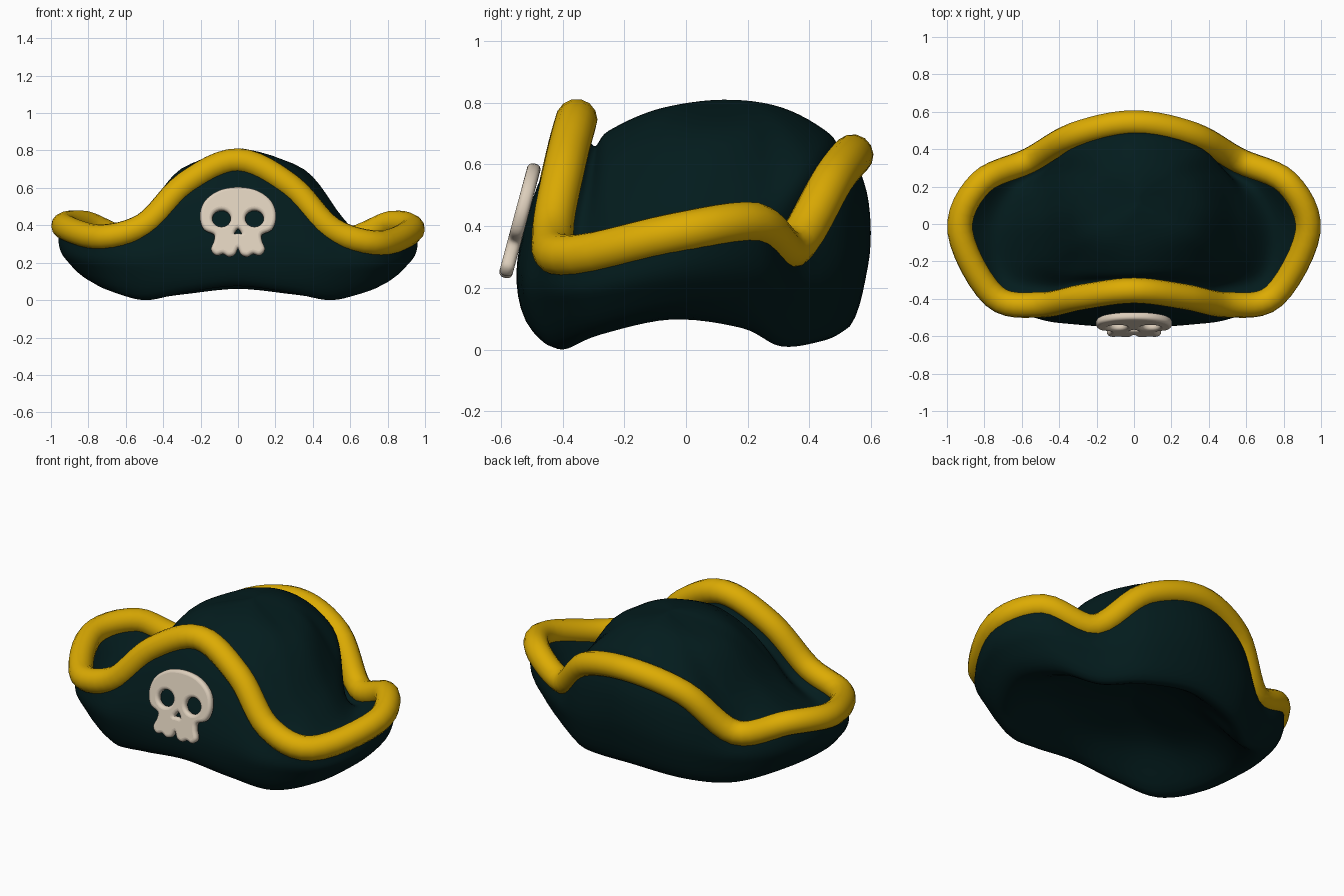
import bpy, bmesh, math
from mathutils import Vector

if "Cube" in bpy.data.objects:
    bpy.data.objects.remove(bpy.data.objects["Cube"])


def material(name, col):
    m = bpy.data.materials.new(name)
    m.diffuse_color = (*col, 1)
    m.use_nodes = True
    m.node_tree.nodes["Principled BSDF"].inputs["Base Color"].default_value = m.diffuse_color
    return m


TEAL = material("dark teal felt", (0.001, 0.0115, 0.0125))
GOLD = material("gold trim", (0.72, 0.41, 0.001))
BONE = material("bone", (0.72, 0.62, 0.50))


def cr(a, b, c, d, t):
    """Smooth interpolation between b and c."""
    return 0.5 * (2 * b + (c - a) * t + (2 * a - 5 * b + 4 * c - d) * t * t
                  + (3 * b - a - 3 * c + d) * t ** 3)


def closed(pts, sub):
    n = len(pts)
    return [cr(pts[i - 1], pts[i], pts[(i + 1) % n], pts[(i + 2) % n], k / sub)
            for i in range(n) for k in range(sub)]


def mirrored(half):
    """Half outline, front centre to back centre, completed by mirroring in x."""
    h = [Vector(p) for p in half]
    return h + [Vector((-p.x, *p[1:])) for p in h[-2:0:-1]]


def lean(p):
    """The front left side sits a little higher than the front right."""
    amount = min(1, max(0, p.z / 0.3)) * min(1, max(0, 0.4 - 2 * p.y))
    return Vector((0, 0, -0.022 * p.x * amount))


def ring(half, shift=0.0):
    return [p + lean(p) + Vector((shift, 0, 0)) for p in closed(mirrored(half), 6)]


def add_object(name, me, mat):
    me.materials.clear()
    me.materials.append(mat)
    for p in me.polygons:
        p.use_smooth = True
    ob = bpy.data.objects.new(name, me)
    bpy.context.collection.objects.link(ob)
    return ob


def curve_mesh(name, loops, mat, dims, **settings):
    cu = bpy.data.curves.new(name, 'CURVE')
    cu.dimensions = dims
    for k, v in settings.items():
        setattr(cu, k, v)
    for lp in loops:
        sp = cu.splines.new('POLY')
        sp.points.add(len(lp) - 1)
        for q, p in zip(sp.points, lp):
            q.co = (p[0], p[1], p[2] if len(p) > 2 else 0, 1)
        sp.use_cyclic_u = True
    tmp = bpy.data.objects.new("tmp", cu)
    bpy.context.collection.objects.link(tmp)
    dg = bpy.context.evaluated_depsgraph_get()
    me = bpy.data.meshes.new_from_object(tmp.evaluated_get(dg))
    bpy.data.objects.remove(tmp)
    return add_object(name, me, mat)


# control rings, from the head opening out over the brim and up the crown
bottom = [(0, -.49, .075), (.28, -.47, .04), (.5, -.40, .0), (.68, -.28, .05), (.76, -.05, .10),
          (.68, .18, .07), (.5, .31, .01), (.3, .45, .03), (0, .51, .06)]
bulge = [(0, -.55, .25), (.28, -.54, .23), (.52, -.50, .17), (.79, -.36, .17), (.92, -.05, .21),
         (.82, .23, .21), (.56, .375, .16), (.32, .53, .22), (0, .59, .27)]
upper = [(0, -.482, .53), (.28, -.48, .46), (.51, -.485, .30), (.78, -.395, .25), (.96, -.05, .31),
         (.85, .24, .33), (.565, .375, .26), (.32, .525, .42), (0, .592, .48)]
rim = [(0, -.355, .745), (.28, -.39, .615), (.5, -.432, .39), (.75, -.385, .32), (.93, -.04, .385),
       (.82, .22, .41), (.56, .34, .33), (.32, .475, .55), (0, .54, .63)]
valley = [(0, -.30, .66), (.27, -.32, .53), (.46, -.34, .34), (.68, -.27, .26), (.74, -.03, .28),
          (.66, .17, .30), (.5, .28, .30), (.31, .44, .54), (0, .51, .62)]
crown_low = [(0, -.25, .71), (.25, -.25, .63), (.43, -.23, .48), (.52, -.14, .43), (.54, .0, .44),
             (.52, .12, .44), (.46, .26, .46), (.30, .40, .62), (0, .465, .70)]
crown_high = [(0, -.09, .78), (.14, -.09, .765), (.25, -.07, .73), (.31, 0, .705), (.33, .08, .70),
              (.31, .17, .705), (.25, .24, .725), (.14, .29, .765), (0, .31, .785)]
inner = [(x * .6, y * .6, .19) for x, y, z in bottom]

N = 96
rows = [[Vector((0, 0, .26))] * N, ring(inner), ring(bottom), ring(bulge), ring(upper), ring(rim),
        ring(valley), ring(crown_low, .025), ring(crown_high, .025), [Vector((.025, .12, .81))] * N]

# hat body: smooth skin through the control rings
bm = bmesh.new()
SUB = 6
last = len(rows) - 1
skin = []
for r in range(last):
    for k in range(SUB):
        skin.append([])
        for i in range(N):
            # beyond the crown top, continue on the opposite side so it stays rounded
            after = rows[r + 2][i] if r + 2 <= last else rows[r][(48 - i) % N]
            before = rows[r - 1][i] if r else rows[1][(48 - i) % N]
            p = cr(before, rows[r][i], rows[r + 1][i], after, k / SUB)
            skin[-1].append(bm.verts.new((p.x, p.y, max(p.z, 0))))
skin.append([bm.verts.new(p) for p in rows[last]])
for a, b in zip(skin, skin[1:]):
    for i in range(N):
        j = (i + 1) % N
        bm.faces.new((a[i], a[j], b[j], b[i]))
bmesh.ops.remove_doubles(bm, verts=bm.verts, dist=1e-5)
bmesh.ops.recalc_face_normals(bm, faces=bm.faces)
me = bpy.data.meshes.new("hat_body")
bm.to_mesh(me)
bm.free()
add_object("hat_body", me, TEAL)

# gold piping along the rim
curve_mesh("rim_trim", [rows[5]], GOLD, '3D', bevel_depth=0.068, bevel_resolution=5)

# skull badge: rounded plate with eye and nose holes
outline = [(0, .605), (.1, .587), (.175, .53), (.2, .45), (.18, .38), (.125, .35), (.125, .31),
           (.14, .265), (.115, .237), (.08, .245), (.05, .230), (.02, .24), (0, .275)]
loops = [closed(mirrored(outline), 5)]
for s in (-1, 1):
    loops.append([(s * .088 + .053 * math.cos(a), .435 + .050 * math.sin(a))
                  for a in (i * math.tau / 24 for i in range(24))])
loops.append(closed(mirrored([(0, .385), (.025, .35), (0, .348)]), 3))
loops = [[(p[0], p[1] - .42) for p in lp] for lp in loops]
skull = curve_mesh("skull_badge", loops, BONE, '2D', fill_mode='BOTH', extrude=0.004,
                   bevel_depth=0.018, bevel_resolution=3, offset=-0.014)
skull.location = (0, -.538, .42)
skull.rotation_euler = (math.radians(90 - 15), 0, 0)
